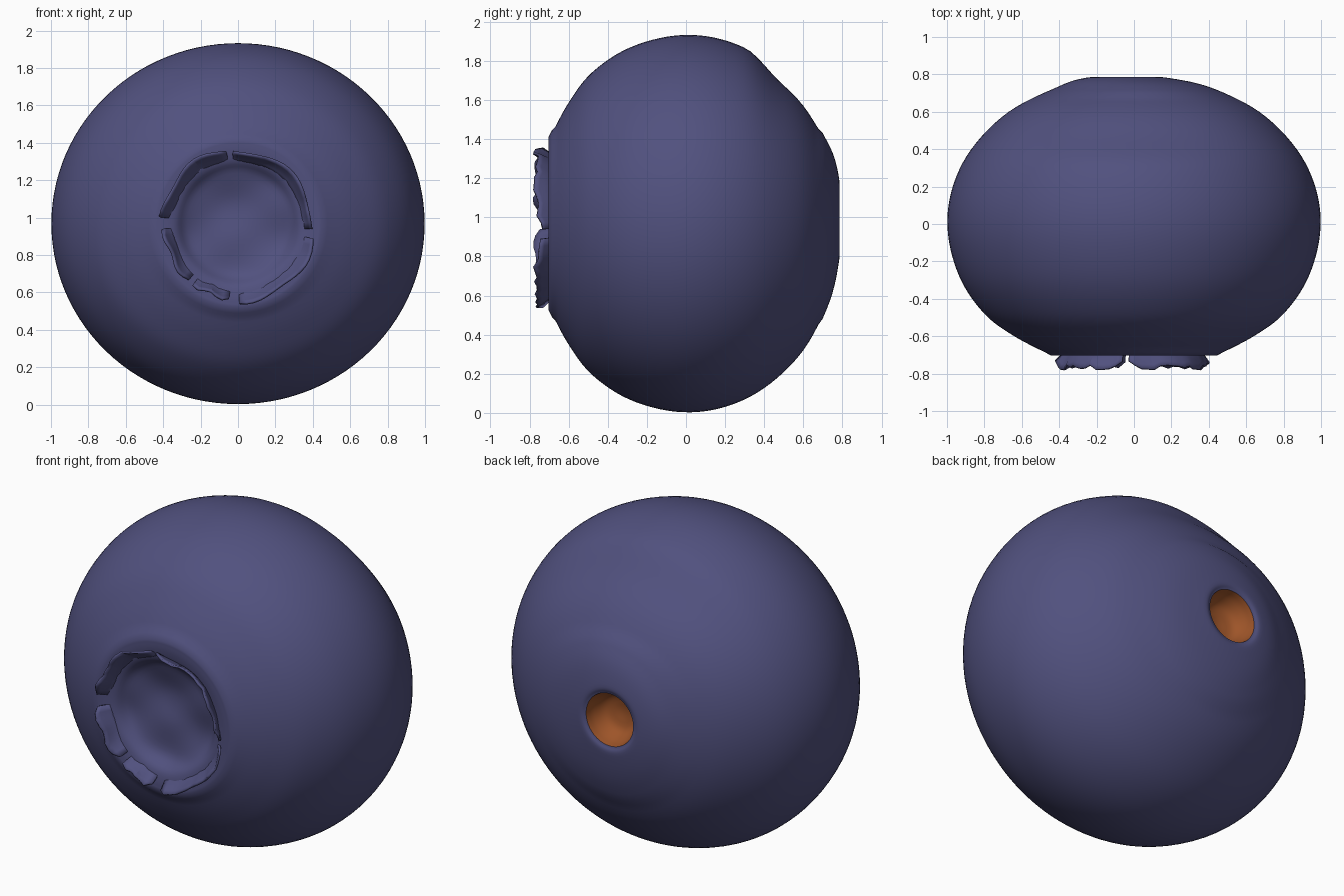
import bpy, bmesh, math, random
from mathutils import Vector

random.seed(4)
cube = bpy.data.objects.get("Cube")
if cube:
    bpy.data.objects.remove(cube)

CENTRE_Z = 0.968
SEGMENTS = 112


def material(name, colour):
    mat = bpy.data.materials.new(name)
    mat.use_nodes = True
    mat.diffuse_color = (*colour, 1)
    mat.node_tree.nodes["Principled BSDF"].inputs["Base Color"].default_value = (*colour, 1)
    return mat


skin = material("dusky blue skin", (0.082, 0.082, 0.21))
scar = material("orange brown scar", (0.34, 0.09, 0.022))


def smooth_path(points, steps):
    """Catmull-Rom curve through the points."""
    pts = [Vector(p) for p in points]
    pts = [2 * pts[0] - pts[1]] + pts + [2 * pts[-1] - pts[-2]]
    out = []
    for a, b, c, d in zip(pts, pts[1:], pts[2:], pts[3:]):
        for i in range(steps):
            t = i / steps
            out.append(0.5 * (2 * b + (c - a) * t + (2 * a - 5 * b + 4 * c - d) * t * t
                              + (3 * b - a - 3 * c + d) * t ** 3))
    return out + [pts[-2]]


def ease(lo, hi, v):
    t = max(0, min(1, (v - lo) / (hi - lo)))
    return t * t * (3 - 2 * t)


def finish(bm, name, mats, angle):
    bmesh.ops.recalc_face_normals(bm, faces=bm.faces)
    mesh = bpy.data.meshes.new(name)
    bm.to_mesh(mesh)
    bm.free()
    obj = bpy.data.objects.new(name, mesh)
    bpy.context.collection.objects.link(obj)
    for m in mats:
        mesh.materials.append(m)
    bpy.ops.object.select_all(action="DESELECT")
    obj.select_set(True)
    bpy.context.view_layer.objects.active = obj
    bpy.ops.object.shade_smooth_by_angle(angle=math.radians(angle))
    return obj


# Profiles as (radius, y): front bowl, outer skin, stem hole
bowl = smooth_path([(0.02, -0.61), (0.15, -0.615), (0.27, -0.64), (0.33, -0.685),
                    (0.39, -0.70), (0.445, -0.702)], 4)
shell = smooth_path([(0.445, -0.702), (0.64, -0.6), (0.8, -0.48), (0.93, -0.29), (0.995, -0.05),
                     (0.975, 0.18), (0.87, 0.4), (0.67, 0.6), (0.4, 0.735), (0.21, 0.783),
                     (0.155, 0.775)], 6)
hole = smooth_path([(0.155, 0.775), (0.14, 0.72), (0.10, 0.665), (0.02, 0.645)], 4)
profile = bowl + shell[1:] + hole[1:]
hole_start = len(bowl) + len(shell) - 2


def berry_point(r, y, a):
    x, z = r * math.cos(a), r * math.sin(a)
    # gentle ripples on the bowl floor
    if y < -0.59 and r < 0.36:
        y += 0.012 * math.sin(11 * x + 2) * math.sin(17 * z) * ease(0.36, 0.25, r)
    # flattened upper back
    if z > 0:
        z *= 1 - 0.07 * ease(0.3, 0.5, y) * ease(0.3, 0.6, r) * math.sin(a) ** 2
    # slightly off-centre stem hole
    near = ease(0.45, 0.2, r) if y > 0 else 0
    return (x - 0.04 * near, y, CENTRE_Z + z * (0.967 if r > 0.5 else 1) + 0.02 * near)


# Berry body
bm = bmesh.new()
rings = [[bm.verts.new(berry_point(p.x, p.y, 2 * math.pi * k / SEGMENTS))
          for k in range(SEGMENTS)] for p in profile]
for i in range(len(rings) - 1):
    for k in range(SEGMENTS):
        n = (k + 1) % SEGMENTS
        f = bm.faces.new((rings[i][k], rings[i][n], rings[i + 1][n], rings[i + 1][k]))
        f.material_index = 1 if i >= hole_start else 0
bm.faces.new(rings[0])
bm.faces.new(rings[-1]).material_index = 1
finish(bm, "berry_body", (skin, scar), 35)


# Crown of torn sepals around the bowl
def sepal(name, start, end, flare):
    bm = bmesh.new()
    columns, rows = max(6, int((end - start) / 5)), 4
    grid = []
    for c in range(columns + 1):
        s = c / columns
        a = math.radians(start + (end - start) * s)
        tip = random.uniform(0.052, 0.082) * (0.55 + 0.45 * ease(0, 0.12, min(s, 1 - s)))
        wobble = 0.012 * math.sin(s * 9 + start)
        col = []
        for j in range(rows + 1):
            t = j / rows
            r = 0.335 + (flare + wobble) * t ** 0.7
            y = -0.67 - t * (0.03 + tip)
            col.append(bm.verts.new((r * math.cos(a), y, 0.96 + r * math.sin(a))))
        grid.append(col)
    for c in range(columns):
        for j in range(rows):
            bm.faces.new((grid[c][j], grid[c + 1][j], grid[c + 1][j + 1], grid[c][j + 1]))
    obj = finish(bm, name, (skin,), 30)
    solid = obj.modifiers.new("thickness", "SOLIDIFY")
    solid.thickness = 0.012
    solid.offset = 0


for i, (start, end, flare) in enumerate([(-3, 94, 0.06), (99, 174, 0.075), (183, 228, 0.06),
                                         (233, 263, 0.06), (271, 350, 0.075)]):
    sepal(f"sepal_{i + 1}", start, end, flare)
